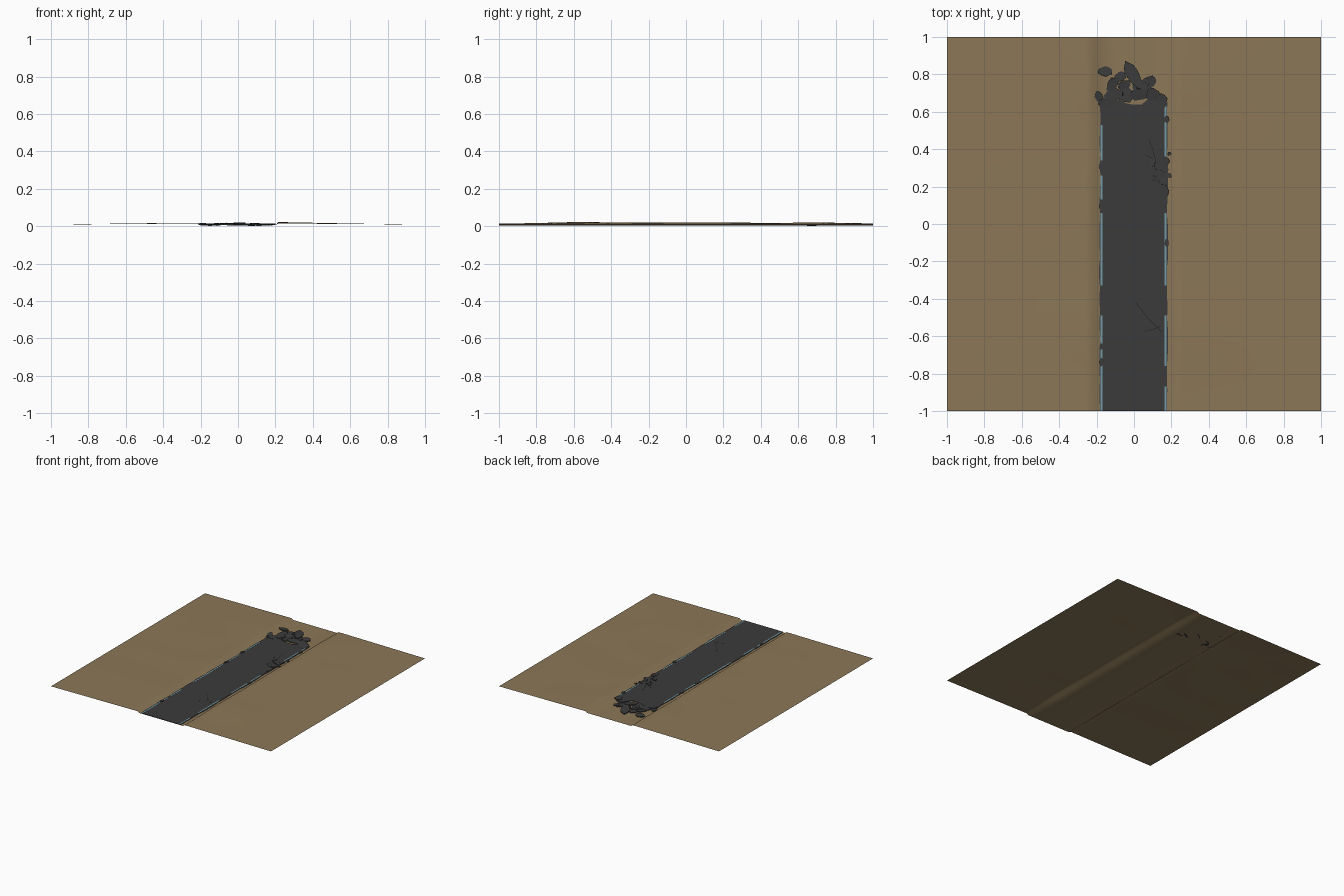
import bpy, bmesh, math, random
from mathutils import Vector, Matrix, noise

if "Cube" in bpy.data.objects:
    bpy.data.objects.remove(bpy.data.objects["Cube"])

random.seed(4)

def material(name, rgb):
    m = bpy.data.materials.new(name)
    m.diffuse_color = (*rgb, 1)
    m.use_nodes = True
    m.node_tree.nodes["Principled BSDF"].inputs["Base Color"].default_value = m.diffuse_color
    return m

DIRT = material("dirt brown", (0.26, 0.185, 0.095))
ASPHALT = material("asphalt grey", (0.044, 0.044, 0.044))
PAINT = material("faded blue line", (0.17, 0.33, 0.38))
CRACK = material("crack dark grey", (0.018, 0.018, 0.018))

def finish(bm, name, mat):
    bmesh.ops.recalc_face_normals(bm, faces=bm.faces)
    me = bpy.data.meshes.new(name)
    bm.to_mesh(me)
    bm.free()
    me.materials.append(mat)
    ob = bpy.data.objects.new(name, me)
    bpy.context.collection.objects.link(ob)
    return ob

def extrude_outline(bm, pts, z0, z1, mtx=Matrix()):
    """Closed prism from a 2D outline."""
    lo = [bm.verts.new(mtx @ Vector((x, y, z0))) for x, y in pts]
    hi = [bm.verts.new(mtx @ Vector((x, y, z1))) for x, y in pts]
    bm.faces.new(lo[::-1])
    bm.faces.new(hi)
    n = len(pts)
    for i in range(n):
        j = (i + 1) % n
        bm.faces.new((lo[i], lo[j], hi[j], hi[i]))

# Ground sheet: flat bed under the road, low uneven bank on both sides
def ground_height(x, y):
    a = abs(x)
    if a <= 0.2:
        return 0.0045
    n = noise.noise(Vector((x * 2.2, y * 2.6, 3.1)))
    fade = (1 - a) / 0.78
    edge = min(1, (1 - abs(y)) / 0.3)
    return 0.009 + min(1, fade) * (0.006 + edge * (0.003 + 0.006 * n))

half = [0.1, 0.2, 0.215, 0.26, 0.32, 0.4, 0.5, 0.6, 0.7, 0.8, 0.9, 1.0]
xs = [-x for x in reversed(half)] + [0.0] + half
ys = [-1 + i * 0.05 for i in range(41)]
bm = bmesh.new()
rows = [[bm.verts.new((x, y, ground_height(x, y))) for x in xs] for y in ys]
for r0, r1 in zip(rows, rows[1:]):
    for i in range(len(xs) - 1):
        bm.faces.new((r0[i], r0[i + 1], r1[i + 1], r1[i]))
ground = finish(bm, "ground", DIRT)
if ground.data.polygons[0].normal.z < 0:
    ground.data.flip_normals()
ground.data.shade_smooth()

# Road slab with slightly ragged edges and a broken far end
ROAD_TOP = 0.0095
steps = [-1 + i * 0.055 for i in range(31)]
right = [(0.179 + random.uniform(-0.004, 0.004), y) for y in steps]
left = [(-0.183 + random.uniform(-0.004, 0.004), y) for y in reversed(steps)]
end = [(0.16 - i * 0.04, 0.65 + random.uniform(-0.015, 0.025)) for i in range(9)]
bm = bmesh.new()
extrude_outline(bm, right + end + left, 0.0055, ROAD_TOP)
finish(bm, "road", ASPHALT)

# Dashed edge lines
dashes = {
    -0.173: [(-1, -0.67), (-0.64, -0.49), (-0.33, 0.06), (0.13, 0.26), (0.34, 0.53)],
    0.169: [(-1, -0.87), (-0.76, -0.49), (-0.33, 0.06), (0.36, 0.545), (0.57, 0.64)],
}
bm = bmesh.new()
for x, spans in dashes.items():
    for y0, y1 in spans:
        extrude_outline(bm, [(x - .005, y0), (x + .005, y0), (x + .005, y1), (x - .005, y1)],
                        ROAD_TOP - 0.001, ROAD_TOP + 0.0006)
finish(bm, "edge_lines", PAINT)

# Cracks in the surface
bm = bmesh.new()
for path in ([(0.01, -0.42), (0.08, -0.51), (0.15, -0.58)],
             [(0.05, -0.575), (0.1, -0.565), (0.14, -0.545)],
             [(0.08, 0.45), (0.1, 0.4), (0.115, 0.34)],
             [(0.06, 0.37), (0.1, 0.35), (0.15, 0.29)]):
    for p, q in zip(path, path[1:]):
        p, q = Vector(p), Vector(q)
        s = (q - p).orthogonal().normalized() * 0.0018
        extrude_outline(bm, [p - s, q - s, q + s, p + s], ROAD_TOP - 0.001, ROAD_TOP + 0.0004)
finish(bm, "cracks", CRACK)

# Broken slabs: irregular tilted polygons
def chunk(bm, x, y, rx, ry, spin=None, z=0.01, tilt=0.12):
    n = random.randint(6, 9)
    pts = []
    for i in range(n):
        a = math.tau * (i + random.uniform(-0.25, 0.25)) / n
        r = random.uniform(0.85, 1.15)
        pts.append((rx * r * math.cos(a), ry * r * math.sin(a)))
    spin = random.uniform(0, math.pi) if spin is None else math.radians(spin)
    tx, ty = (random.uniform(-tilt, tilt) for _ in range(2))
    m = (Matrix.Translation((x, y, z)) @ Matrix.Rotation(tx, 4, 'X')
         @ Matrix.Rotation(ty, 4, 'Y') @ Matrix.Rotation(spin, 4, 'Z'))
    start = len(bm.verts)
    extrude_outline(bm, pts, -0.003, 0.003, m)
    bm.verts.ensure_lookup_table()
    for v in bm.verts[start:]:
        v.co.z = min(0.022, max(0.0, v.co.z))

bm = bmesh.new()
for c in [(-0.155, 0.815, .042, .025, 5), (-0.185, 0.68, .022, .034, 20),
          (-0.005, 0.795, .036, .078, 35, 0.014), (-0.115, 0.745, .04, .03, 60),
          (-0.11, 0.69, .05, .035, 20), (0.075, 0.75, .04, .035, 30),
          (0.15, 0.66, .03, .04, 10), (0.03, 0.695, .065, .035, 0),
          (-0.075, 0.785, .04, .025, 30), (0.1, 0.69, .045, .035, 80),
          (-0.04, 0.69, .05, .04, 0), (0.03, 0.74, .04, .03, 0),
          (-0.05, 0.74, .04, .03, 40), (-0.15, 0.65, .04, .025, 0),
          (0.095, 0.765, .022, .03, 0)]:
    chunk(bm, *c)
finish(bm, "end_rubble", ASPHALT)

# Crumbled patch and loose crumbs along the road edges
bm = bmesh.new()
for c in [(0.165, 0.17, .022, .034, 0), (0.185, 0.26, .014, .02), (0.17, 0.335, .025, .02),
          (0.19, 0.375, .01, .01), (0.13, 0.31, .03, .02), (0.155, 0.23, .02, .02),
          (0.12, 0.24, .016, .03), (0.165, 0.29, .02, .018), (0.1, 0.33, .02, .014)]:
    chunk(bm, *c)
for x, y in [(0.175, -0.1), (-0.175, -0.74), (-0.177, 0.31), (-0.175, 0.1), (0.177, 0.56)]:
    chunk(bm, x, y, 0.012, 0.02, 0, 0.0095, 0.03)
finish(bm, "edge_rubble", ASPHALT)
